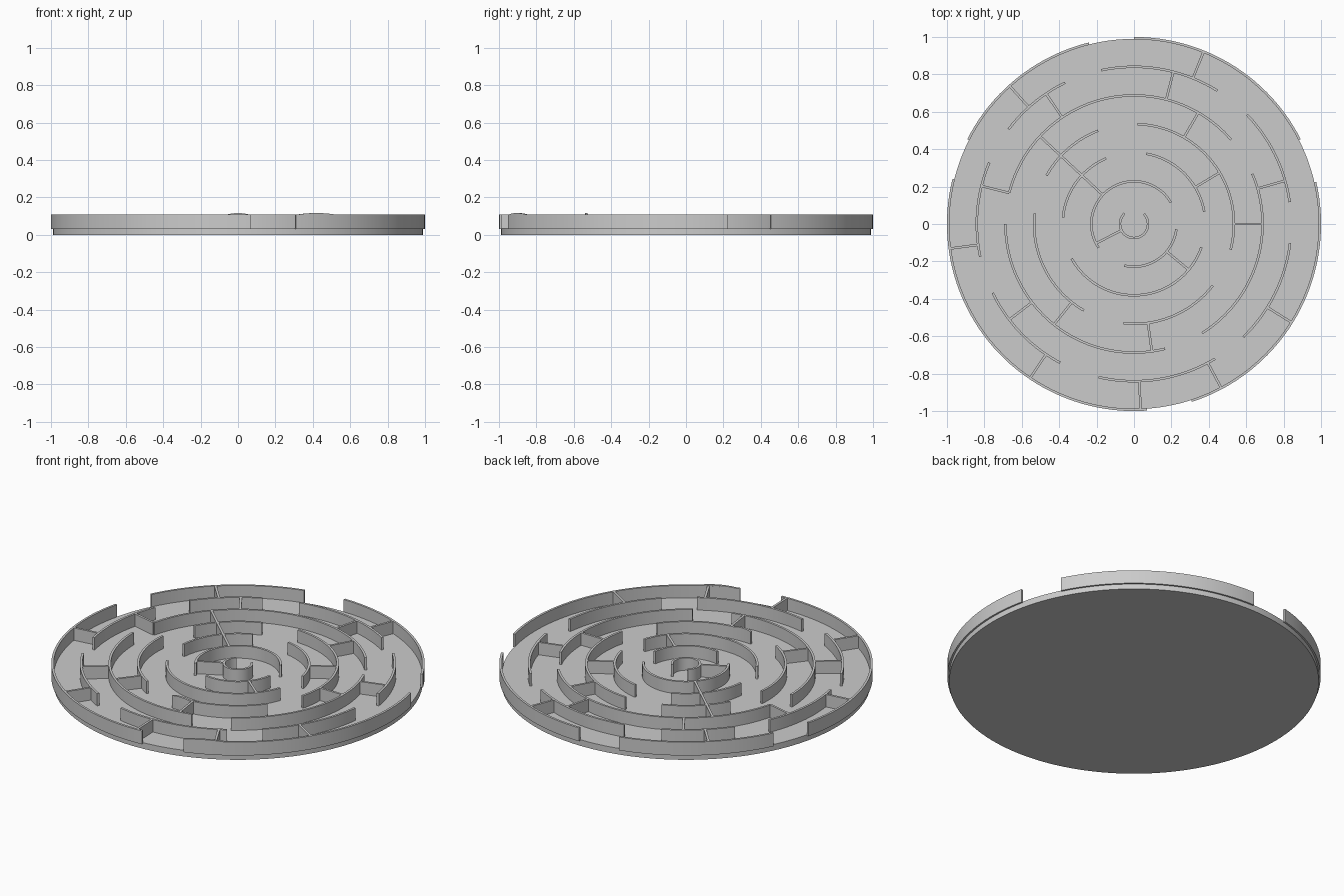
import bpy, bmesh, math
from mathutils import Matrix, Vector

default = bpy.data.objects.get("Cube")
if default:
    bpy.data.objects.remove(default, do_unlink=True)

FLOOR_RADIUS, FLOOR_TOP = 0.99, 0.036
WALL_BOTTOM, WALL_TOP, THICK = 0.03, 0.109, 0.013
RADII = [0.075 + i * 0.1531 for i in range(7)]  # wall centre lines, inner to outer

grey = bpy.data.materials.new("light grey")
grey.use_nodes = True
colour = (0.6, 0.6, 0.6, 1)
grey.diffuse_color = colour
grey.node_tree.nodes["Principled BSDF"].inputs["Base Color"].default_value = colour


def finish(name, bm):
    """Turn a bmesh into a smooth-shaded grey object."""
    bmesh.ops.recalc_face_normals(bm, faces=bm.faces)
    mesh = bpy.data.meshes.new(name)
    bm.to_mesh(mesh)
    bm.free()
    obj = bpy.data.objects.new(name, mesh)
    bpy.context.collection.objects.link(obj)
    mesh.materials.append(grey)
    bpy.ops.object.select_all(action="DESELECT")
    obj.select_set(True)
    bpy.context.view_layer.objects.active = obj
    bpy.ops.object.shade_smooth_by_angle(angle=math.radians(30))


def arc_wall(bm, radius, start, end, bottom=WALL_BOTTOM, top=WALL_TOP, bulge=0):
    """Sweep a rectangular section counterclockwise; bulge domes the crest."""
    steps = max(6, round((end - start) / 2.5))
    inner, outer = radius - THICK / 2, radius + THICK / 2
    sections = []
    for i in range(steps + 1):
        t = i / steps
        a = math.radians(start + (end - start) * t)
        crest = top + bulge * 4 * t * (1 - t)
        section = [(inner, bottom), (outer, bottom), (outer, crest), (inner, crest)]
        sections.append([bm.verts.new((r * math.cos(a), r * math.sin(a), z))
                         for r, z in section])
    for p, q in zip(sections, sections[1:]):
        for k in range(4):
            n = (k + 1) % 4
            bm.faces.new((p[k], p[n], q[n], q[k]))
    bm.faces.new(sections[0])
    bm.faces.new(sections[-1])


def spoke_wall(bm, r0, r1, angle):
    """Straight radial wall between two rings."""
    centre = Vector(((r0 + r1) / 2, 0, (WALL_BOTTOM + WALL_TOP) / 2))
    size = Vector((r1 - r0, THICK, WALL_TOP - WALL_BOTTOM))
    turn = Matrix.Rotation(math.radians(angle), 4, "Z")
    bmesh.ops.create_cube(bm, size=1, matrix=turn @ Matrix.Translation(centre)
                          @ Matrix.Diagonal(size).to_4x4())


# Round floor
bm = bmesh.new()
bmesh.ops.create_cone(bm, cap_ends=True, segments=144, radius1=FLOOR_RADIUS,
                      radius2=FLOOR_RADIUS, depth=FLOOR_TOP,
                      matrix=Matrix.Translation((0, 0, FLOOR_TOP / 2)))
finish("floor_disc", bm)

# Curved walls: start and end angles for each ring
ring_arcs = [
    [(132, 405)],
    [(30, 214), (257, 353)],
    [(10, 80), (113, 175), (209, 341)],
    [(-15, 88), (111, 151), (174, 240), (264, 322)],
    [(41, 166), (180, 284), (302, 383)],
    [(8, 44), (58, 102), (116, 143), (157, 192), (206, 242), (257, 301), (314, 353)],
    [(27, 90), (104, 153), (166, 274), (288, 373)],
]
for i, (radius, arcs) in enumerate(zip(RADII, ring_arcs)):
    bm = bmesh.new()
    for start, end in arcs:
        arc_wall(bm, radius, start, end)
    finish(f"ring_wall_{i + 1}", bm)

# Straight walls: angles between each ring and the next
spoke_angles = [
    [207],
    [137, -40],
    [137, 31],
    [137, 60, 0, 231.5, 278],
    [75.5, 124, 166, 16, 217.5],
    [68, 132, 187.6, 236, 272, 298, 328],
]
for i, angles in enumerate(spoke_angles):
    bm = bmesh.new()
    for angle in angles:
        spoke_wall(bm, RADII[i], RADII[i + 1], angle)
    finish(f"spoke_walls_{i + 1}", bm)

# Shallow domed ridges on two wall tops
for name, ring, start in (("inner_ridge", 3, 264), ("outer_ridge", 6, 289)):
    bm = bmesh.new()
    arc_wall(bm, RADII[ring], start, start + 12, WALL_TOP - 0.005, WALL_TOP, 0.007)
    finish(name, bm)
